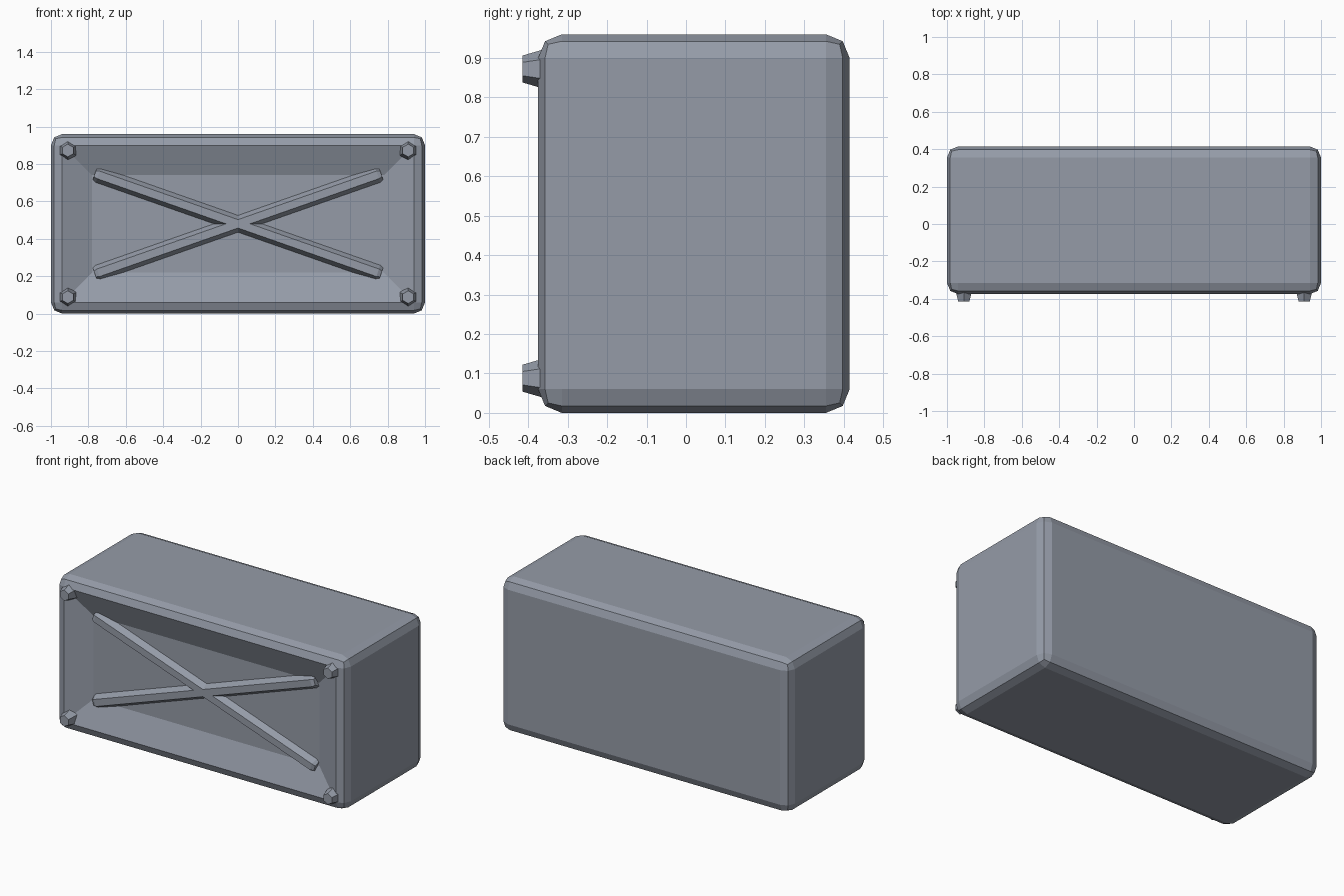
import bpy, bmesh, math
from mathutils import Vector

if "Cube" in bpy.data.objects:
    bpy.data.objects.remove(bpy.data.objects["Cube"])

# Blue-grey finish shared by all parts
finish = bpy.data.materials.new("blue_grey")
finish.diffuse_color = (0.30, 0.33, 0.39, 1)
finish.use_nodes = True
finish.node_tree.nodes["Principled BSDF"].inputs["Base Color"].default_value = finish.diffuse_color


def make_object(name, bm):
    bmesh.ops.recalc_face_normals(bm, faces=bm.faces)
    mesh = bpy.data.meshes.new(name)
    bm.to_mesh(mesh)
    bm.free()
    mesh.materials.append(finish)
    obj = bpy.data.objects.new(name, mesh)
    bpy.context.collection.objects.link(obj)
    return obj


def hex_loft(name, start, end, side, stations):
    """Six-sided bar with one corner along 'side'; stations are (fraction, radius)."""
    start, end, side = Vector(start), Vector(end), Vector(side).normalized()
    other = (end - start).normalized().cross(side)
    bm = bmesh.new()
    rings = []
    for t, r in stations:
        centre = start.lerp(end, t)
        rings.append([bm.verts.new(centre + r * (math.cos(a) * side + math.sin(a) * other))
                      for a in (i * math.pi / 3 for i in range(6))])
    for a, b in zip(rings, rings[1:]):
        for i in range(6):
            j = (i + 1) % 6
            bm.faces.new((a[i], a[j], b[j], b[i]))
    bm.faces.new(rings[0])
    bm.faces.new(rings[-1])
    return make_object(name, bm)


FRONT, BACK, HEIGHT, MID = -0.375, 0.415, 0.96, 0.48
DEPTH = 0.065

# Body: box with two-step rounded edges and a sloped recess in the front
bm = bmesh.new()
bmesh.ops.create_cube(bm, size=1)
for v in bm.verts:
    v.co = (v.co.x * 2,
            v.co.y * (BACK - FRONT) + (BACK + FRONT) / 2,
            v.co.z * HEIGHT + MID)
bmesh.ops.bevel(bm, geom=bm.edges[:], offset=0.06, segments=2, profile=0.5, affect='EDGES')
bm.normal_update()
front = min(bm.faces, key=lambda f: f.calc_center_median().y)
bmesh.ops.inset_individual(bm, faces=[front], thickness=0.16, use_even_offset=True)
for v in front.verts:
    v.co.y += DEPTH
make_object("body", bm)

# Crossed braces on the recess floor, with slightly chamfered ends
BX, BZ, BY = 0.765, 0.268, FRONT + DEPTH
for name, s in (("brace_rising", 1), ("brace_falling", -1)):
    hex_loft(name, (-BX, BY, MID - s * BZ), (BX, BY, MID + s * BZ), (-s * BZ, 0, BX),
             ((0, 0.033), (0.012, 0.0425), (0.988, 0.0425), (1, 0.033)))

# Tapered studs at the four front corners
for xn, x in (("left", -0.91), ("right", 0.91)):
    for zn, z in (("lower", MID - 0.392), ("upper", MID + 0.392)):
        hex_loft(f"stud_{zn}_{xn}", (x, -0.35, z), (x, -0.415, z), (0, 0, 1),
                 ((0, 0.053), (1, 0.034)))
